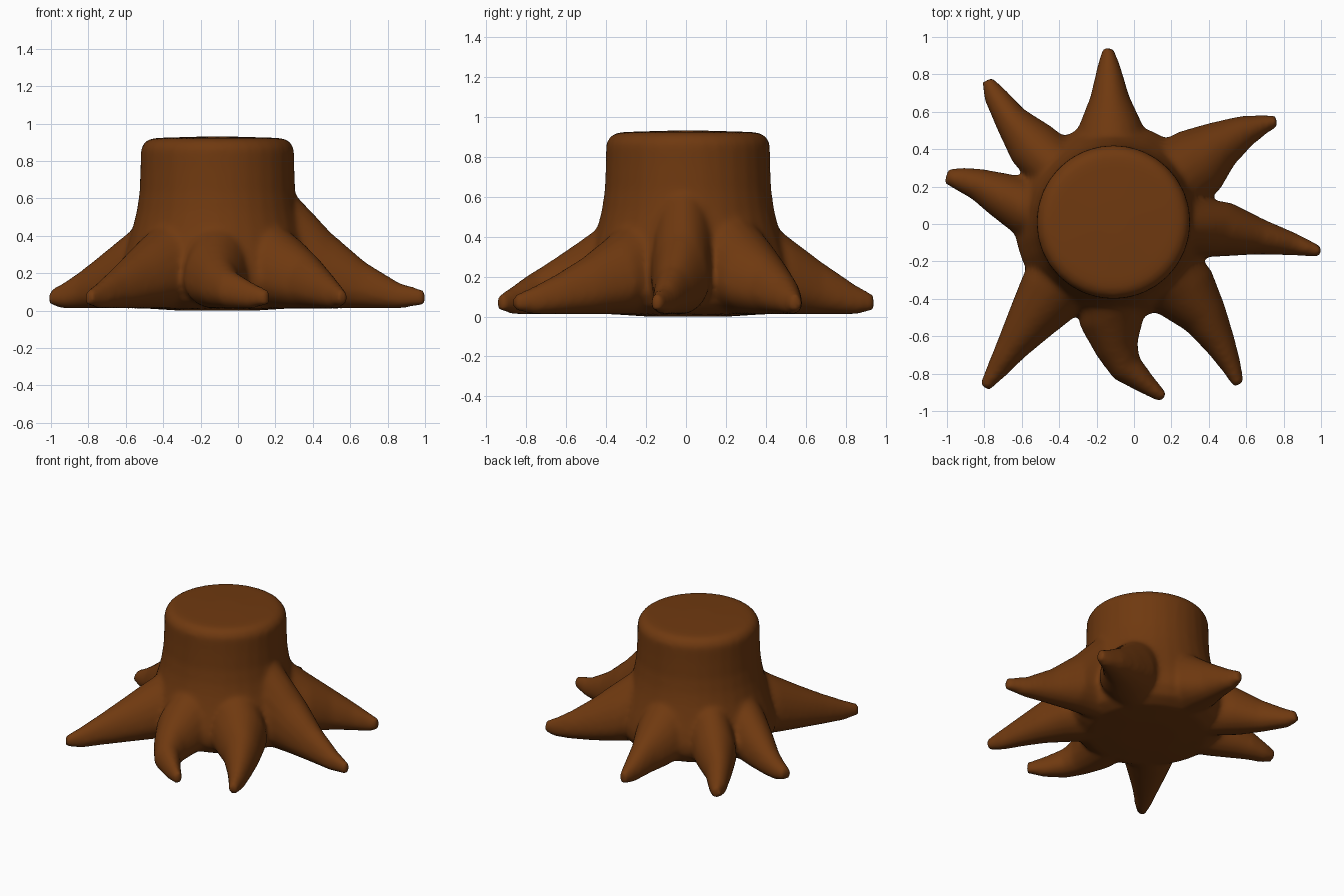
import bpy, bmesh, math
from mathutils import Vector

if "Cube" in bpy.data.objects:
    bpy.data.objects.remove(bpy.data.objects["Cube"])

AXIS = Vector((-0.11, 0.01))
SIDES = 20

# Bark colour
bark = bpy.data.materials.new("bark brown")
bark.use_nodes = True
colour = (0.16, 0.041, 0.005, 1)
bark.diffuse_color = colour
bark.node_tree.nodes["Principled BSDF"].inputs["Base Color"].default_value = colour

bm = bmesh.new()


def skin(rings):
    """Bridge a list of rings into a closed tube."""
    loops = [[bm.verts.new(p) for p in ring] for ring in rings]
    for a, b in zip(loops, loops[1:]):
        n = len(a)
        for i in range(n):
            bm.faces.new((a[i], a[(i + 1) % n], b[(i + 1) % n], b[i]))
    bm.faces.new(loops[0][::-1])
    bm.faces.new(loops[-1])


def circle(r, z, n=32):
    return [(AXIS.x + r * math.cos(math.tau * i / n),
             AXIS.y + r * math.sin(math.tau * i / n), z) for i in range(n)]


# Trunk: rounded foot, flared sides, straight neck, softened rim
trunk = [(0.2, 0), (0.4, 0.012), (0.48, 0.05), (0.525, 0.12), (0.53, 0.19), (0.51, 0.27),
         (0.48, 0.36), (0.452, 0.45), (0.432, 0.53), (0.417, 0.63), (0.412, 0.75),
         (0.41, 0.87), (0.38, 0.912), (0.33, 0.923), (0.1, 0.93)]
skin([circle(r, z) for r, z in trunk])


def root(points, rise=0.37, power=1.15):
    """Tapering root from its tip (x, y, half width) back into the trunk."""
    pts = [(Vector(p[:2]), p[2]) for p in points]
    tip = pts[0][0]
    reach = (tip - AXIS).length
    inward = (pts[-1][0] - AXIS).normalized()
    pts.append((AXIS + inward * 0.4, pts[-1][1] + 0.02))
    pts.append((AXIS + inward * 0.28, pts[-1][1]))
    rings = []
    for k, (c, w) in enumerate(pts):
        a, b = pts[max(k - 1, 0)][0], pts[min(k + 1, len(pts) - 1)][0]
        d = (a - b).normalized()
        side = Vector((-d.y, d.x))
        t = max(0, ((c - AXIS).length - 0.4) / (reach - 0.4))
        top = 0.11 + rise * max(0, 1 - t) ** power
        low = 0.03 if k == 0 else 0.01
        # widest part sits low, narrowing to a ridge
        mid = low + (top - low) * 0.4
        ring = []
        for i in range(SIDES):
            ang = math.tau * i / SIDES
            s = math.sin(ang)
            p = c + side * w * math.cos(ang)
            ring.append((p.x, p.y, mid + s * (top - mid if s > 0 else mid - low)))
        rings.append(ring)
    skin(rings)


# Eight roots, counter-clockwise from the back; the last two climb highest
root([(-0.14, 0.94, .03), (-0.135, 0.85, .06), (-0.13, 0.68, .105), (-0.125, 0.53, .17)])
root([(-0.785, 0.77, .03), (-0.75, 0.7, .06), (-0.66, 0.56, .09), (-0.55, 0.43, .14)])
root([(-1.005, 0.255, .04), (-0.93, 0.24, .065), (-0.84, 0.215, .085), (-0.72, 0.16, .12), (-0.58, 0.09, .155)])
root([(-0.8, -0.875, .03), (-0.74, -0.79, .055), (-0.66, -0.67, .085), (-0.56, -0.53, .13), (-0.45, -0.38, .18)])
root([(0.16, -0.93, .03), (0.07, -0.86, .055), (-0.04, -0.77, .09), (-0.09, -0.67, .115), (-0.12, -0.53, .17)])
root([(0.56, -0.86, .03), (0.52, -0.76, .055), (0.46, -0.64, .085), (0.38, -0.5, .125), (0.28, -0.37, .18)])
root([(1.0, -0.15, .03), (0.86, -0.11, .06), (0.68, -0.07, .095), (0.5, -0.03, .145)], 0.53, 1.6)
root([(0.765, 0.55, .03), (0.7, 0.535, .05), (0.6, 0.5, .085), (0.47, 0.43, .13), (0.35, 0.34, .19)], 0.41)

bmesh.ops.recalc_face_normals(bm, faces=bm.faces)
mesh = bpy.data.meshes.new("tree_stump")
bm.to_mesh(mesh)
bm.free()
mesh.materials.append(bark)
stump = bpy.data.objects.new("tree_stump", mesh)
bpy.context.collection.objects.link(stump)

# Fuse roots and trunk into one soft skin
remesh = stump.modifiers.new("fuse", 'REMESH')
remesh.mode = 'VOXEL'
remesh.voxel_size = 0.018
remesh.use_smooth_shade = True
soften = stump.modifiers.new("soften", 'SMOOTH')
soften.factor = 0.5
soften.iterations = 8
